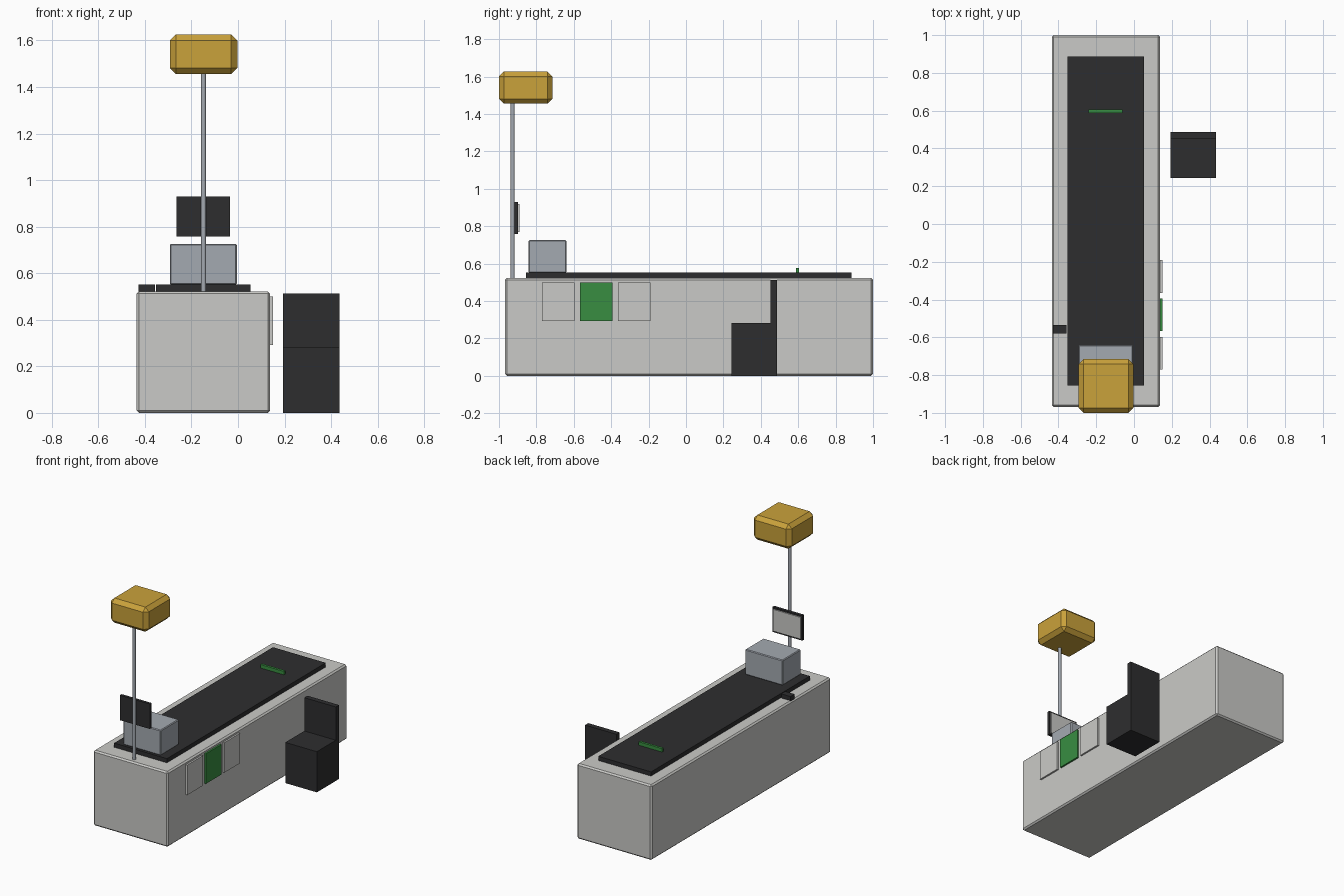
import bpy
import bmesh
from mathutils import Vector

if "Cube" in bpy.data.objects:
    bpy.data.objects.remove(bpy.data.objects["Cube"])


def material(name, rgb):
    m = bpy.data.materials.new(name)
    m.diffuse_color = (*rgb, 1.0)
    m.use_nodes = True
    m.node_tree.nodes["Principled BSDF"].inputs["Base Color"].default_value = m.diffuse_color
    return m


LIGHT = material("light_grey", (0.59, 0.59, 0.57))
DARK = material("charcoal", (0.027, 0.027, 0.028))
STEEL = material("steel_grey", (0.37, 0.40, 0.44))
GREEN = material("green", (0.040, 0.27, 0.053))
AMBER = material("amber", (0.59, 0.36, 0.043))


def finish(name, bm, mat):
    mesh = bpy.data.meshes.new(name)
    bmesh.ops.recalc_face_normals(bm, faces=bm.faces)
    bm.to_mesh(mesh)
    bm.free()
    mesh.materials.append(mat)
    obj = bpy.data.objects.new(name, mesh)
    bpy.context.collection.objects.link(obj)
    return obj


def box(name, mat, x, y, z, chamfer=0.0):
    """Box from (min, max) ranges, with optional flat chamfered edges."""
    bm = bmesh.new()
    bmesh.ops.create_cube(bm, size=1.0)
    lo, hi = Vector((x[0], y[0], z[0])), Vector((x[1], y[1], z[1]))
    bmesh.ops.scale(bm, vec=hi - lo, verts=bm.verts)
    bmesh.ops.translate(bm, vec=(lo + hi) / 2, verts=bm.verts)
    if chamfer:
        bmesh.ops.bevel(bm, geom=bm.edges[:], offset=chamfer, segments=1,
                        profile=0.5, affect='EDGES')
    return finish(name, bm, mat)


# Counter body and conveyor belt
box("counter", LIGHT, (-0.435, 0.138), (-0.968, 1.0), (0, 0.522), 0.01)
box("conveyor_belt", DARK, (-0.352, 0.053), (-0.855, 0.886), (0.515, 0.551))
box("item_divider", GREEN, (-0.24, -0.06), (0.588, 0.605), (0.548, 0.575))
box("card_reader", DARK, (-0.428, -0.357), (-0.58, -0.535), (0.515, 0.551))

# Cash register and its display
box("register", STEEL, (-0.293, -0.005), (-0.841, -0.64), (0.551, 0.726), 0.005)
box("display_case", DARK, (-0.265, -0.035), (-0.917, -0.897), (0.757, 0.93))
box("display_screen", LIGHT, (-0.255, -0.045), (-0.898, -0.889), (0.768, 0.919))

# Three panels on the cashier side
for i, mat in enumerate((LIGHT, GREEN, LIGHT)):
    y0 = -0.77 + i * 0.203
    box(f"side_panel_{i + 1}", mat, (0.13, 0.15), (y0, y0 + 0.173), (0.292, 0.5))

# Lamp pole
bm = bmesh.new()
bmesh.ops.create_cone(bm, cap_ends=True, segments=12, radius1=0.011,
                      radius2=0.011, depth=0.96)
bmesh.ops.translate(bm, vec=(-0.148, -0.927, 0.99), verts=bm.verts)
for f in bm.faces:
    f.smooth = len(f.verts) == 4
for e in bm.edges:
    e.smooth = all(f.smooth for f in e.link_faces)
finish("lamp_pole", bm, STEEL)

# Lane lamp with broad chamfers
box("lane_lamp", AMBER, (-0.293, -0.003), (-1.0, -0.715), (1.455, 1.626), 0.026)

# Cashier chair
box("chair_seat", DARK, (0.193, 0.435), (0.243, 0.486), (0, 0.282))
box("chair_back", DARK, (0.193, 0.435), (0.451, 0.486), (0.282, 0.513))
